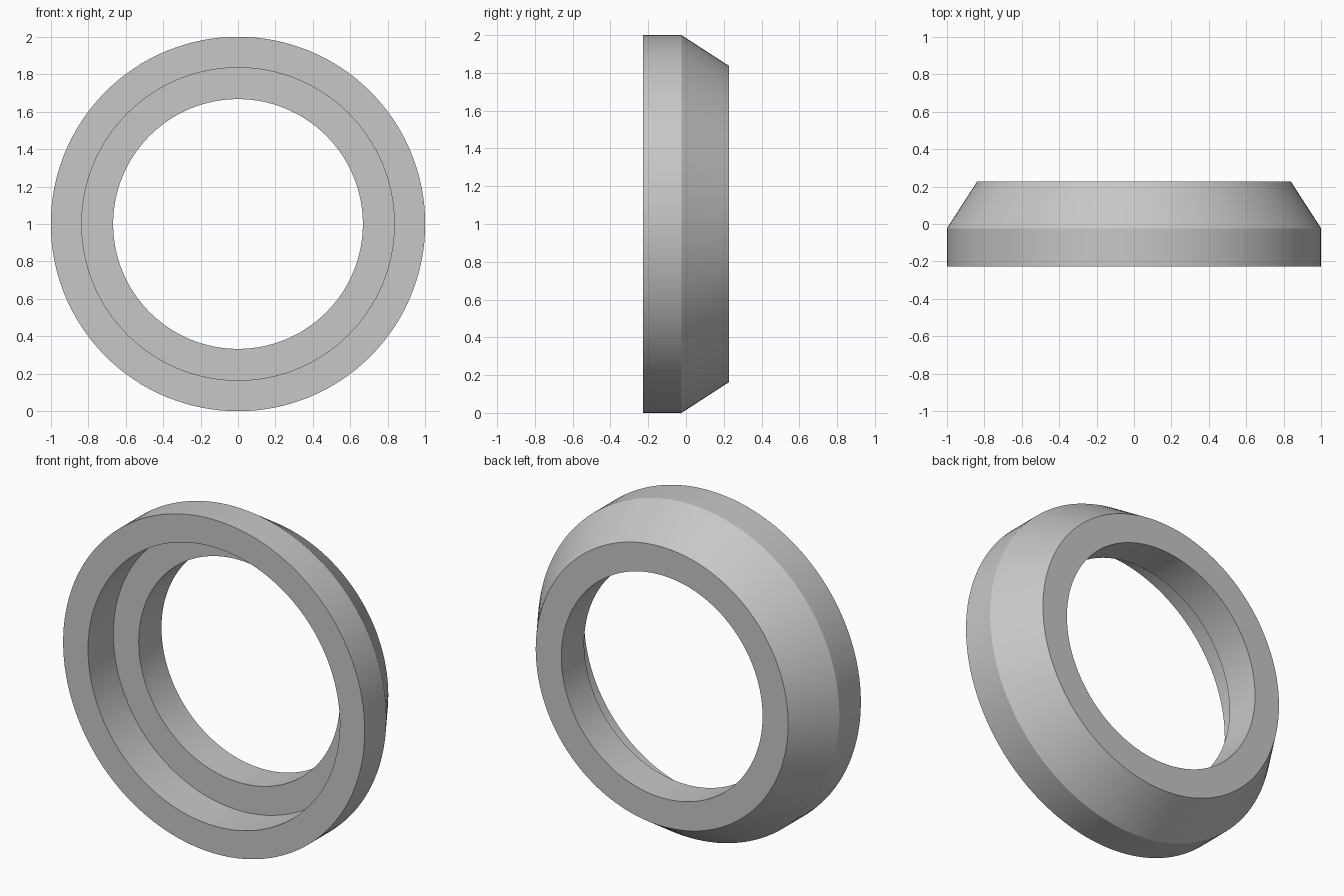
import bpy
import bmesh
import math
from mathutils import Vector

cube = bpy.data.objects.get("Cube")
if cube:
    bpy.data.objects.remove(cube, do_unlink=True)

SEGMENTS = 128

# Ring cross-section as (radius, y): stepped bore inside, chamfered rim outside
PROFILE = [
    (1.0, -0.228), (1.0, -0.024), (0.837, 0.228),
    (0.667, 0.228), (0.667, 0.012), (0.835, 0.012), (0.835, -0.228),
]

# One plain grey for the whole part
grey = bpy.data.materials.new("plain grey")
grey.use_nodes = True
colour = (0.57, 0.57, 0.57, 1.0)
grey.diffuse_color = colour
grey.node_tree.nodes["Principled BSDF"].inputs["Base Color"].default_value = colour

# Spin the closed cross-section around the y axis
bm = bmesh.new()
verts = [bm.verts.new((r, y, 0)) for r, y in PROFILE]
edges = [bm.edges.new((a, b)) for a, b in zip(verts, verts[1:] + verts[:1])]
bmesh.ops.spin(bm, geom=verts + edges, cent=(0, 0, 0), axis=(0, 1, 0),
               angle=math.tau, steps=SEGMENTS, use_merge=False)
bmesh.ops.remove_doubles(bm, verts=bm.verts[:], dist=0.0001)
bmesh.ops.recalc_face_normals(bm, faces=bm.faces[:])
bmesh.ops.translate(bm, verts=bm.verts[:], vec=Vector((0, 0, 1)))

mesh = bpy.data.meshes.new("chamfered_ring")
bm.to_mesh(mesh)
bm.free()
mesh.materials.append(grey)
ring = bpy.data.objects.new("chamfered_ring", mesh)
bpy.context.collection.objects.link(ring)

# Smooth round walls, crisp corners
bpy.ops.object.select_all(action="DESELECT")
ring.select_set(True)
bpy.context.view_layer.objects.active = ring
bpy.ops.object.shade_smooth_by_angle(angle=math.radians(25))
